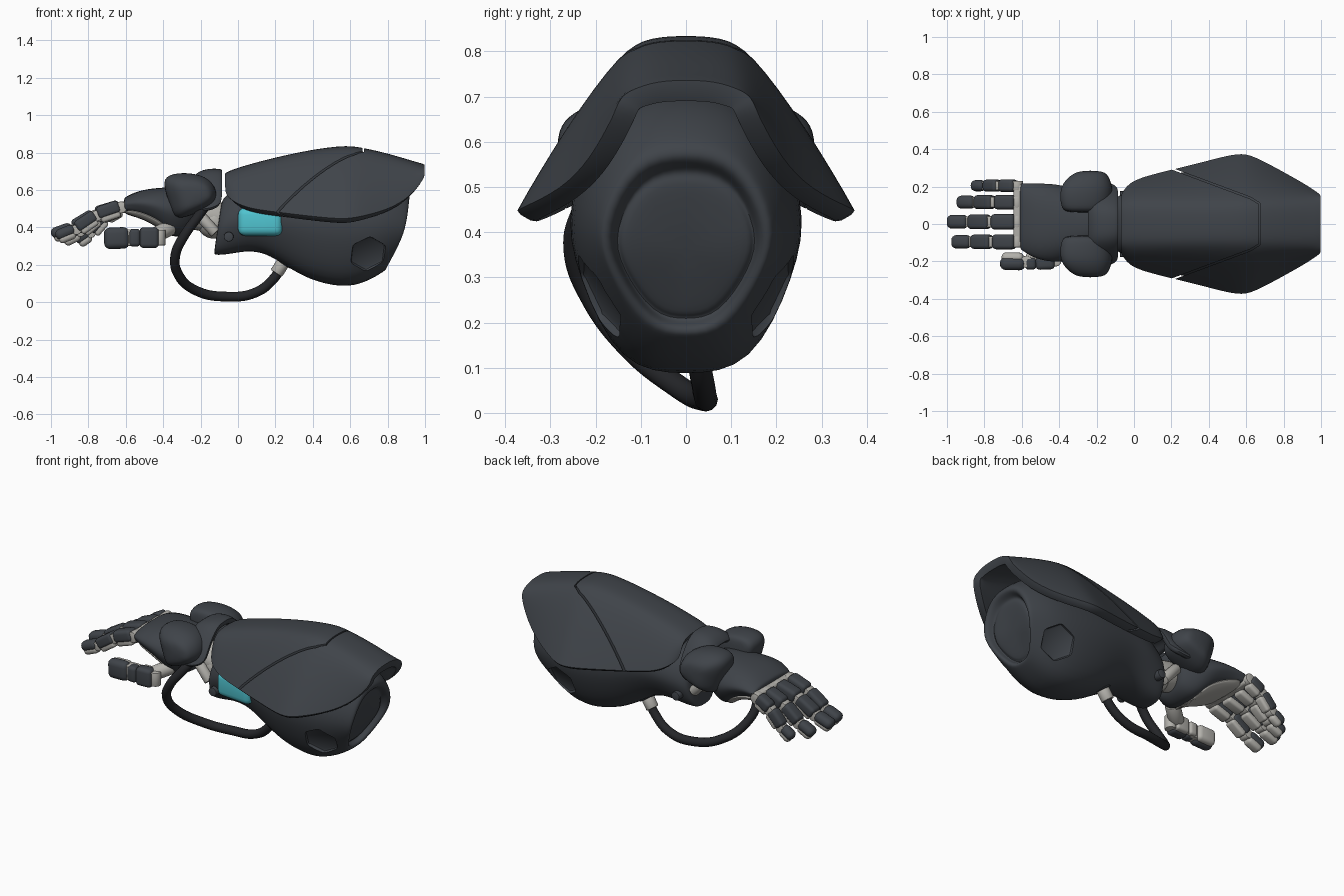
import bpy, bmesh
from math import radians, sin, pi
from mathutils import Vector

if "Cube" in bpy.data.objects:
    bpy.data.objects.remove(bpy.data.objects["Cube"])


def material(name, rgb):
    m = bpy.data.materials.new(name)
    m.diffuse_color = (*rgb, 1)
    m.use_nodes = True
    m.node_tree.nodes["Principled BSDF"].inputs["Base Color"].default_value = m.diffuse_color
    return m


DARK = material("dark_armour", (0.050, 0.057, 0.067))
RUBBER = material("black_rubber", (0.018, 0.019, 0.022))
LIGHT = material("pale_metal", (0.45, 0.44, 0.41))
CYAN = material("cyan_window", (0.08, 0.55, 0.63))


def finish(ob, mat, angle=35):
    """Apply modifiers, shade smooth, set material."""
    bpy.ops.object.select_all(action='DESELECT')
    ob.select_set(True)
    bpy.context.view_layer.objects.active = ob
    bpy.ops.object.convert(target='MESH')
    bpy.ops.object.shade_smooth_by_angle(angle=radians(angle))
    ob.data.materials.clear()
    ob.data.materials.append(mat)
    return ob


def hide(ob):
    ob.hide_render = True
    ob.hide_set(True)


def loft(name, rings, closed=True):
    bm = bmesh.new()
    vs = [[bm.verts.new(p) for p in r] for r in rings]
    n = len(rings[0])
    for a, b in zip(vs, vs[1:]):
        for i in range(n if closed else n - 1):
            j = (i + 1) % n
            bm.faces.new((a[i], a[j], b[j], b[i]))
    if closed:
        bm.faces.new(vs[0])
        bm.faces.new(vs[-1])
    bmesh.ops.recalc_face_normals(bm, faces=bm.faces)
    if not closed:
        bm.normal_update()
        if sum(f.normal.z for f in bm.faces) < 0:
            bmesh.ops.reverse_faces(bm, faces=bm.faces)
    me = bpy.data.meshes.new(name)
    bm.to_mesh(me)
    bm.free()
    ob = bpy.data.objects.new(name, me)
    bpy.context.collection.objects.link(ob)
    return ob


def arch(x, zt, yf, zs, ym, ze):
    """Open roof-shaped section: flat top, shoulders, sloping sides."""
    half = [(ym, ze), ((ym + yf) / 2 + .012, (zs + ze) / 2 + .01),
            (yf + .012, zs), (yf * .6, zt - .1 * (zt - zs))]
    return [(x, -y, z) for y, z in half] + [(x, 0, zt)] + [(x, y, z) for y, z in reversed(half)]


def ring(xb, zb, xt, zt, w, wb, yc=0, bulge=0):
    """Closed section, sheared in x from bottom to top."""
    h = zt - zb
    half = [(wb, .02), (.88 * w, .34), (w, .58), (.62 * w, .95)]
    pts = [(0, 0)] + half + [(0, 1)] + [(-y, t) for y, t in reversed(half)]
    return [(xb + (xt - xb) * t + bulge * sin(pi * t), yc + y, zb + h * t) for y, t in pts]


def modify(ob, kind, **kw):
    m = ob.modifiers.new(kind.lower(), kind)
    for k, v in kw.items():
        setattr(m, k, v)


def box(name, c, dims, mat, bevel, rot=None):
    bpy.ops.mesh.primitive_cube_add(size=1, location=c)
    ob = bpy.context.object
    ob.name = name
    for v in ob.data.vertices:
        v.co = [a * b for a, b in zip(v.co, dims)]
    if rot:
        ob.rotation_euler = rot.to_euler()
    modify(ob, 'BEVEL', width=bevel, segments=4)
    return finish(ob, mat, 40)


def rod(name, p, q, r, mat, sides=24):
    p, q = Vector(p), Vector(q)
    bpy.ops.mesh.primitive_cylinder_add(vertices=sides, radius=r, depth=(q - p).length, location=(p + q) / 2)
    ob = bpy.context.object
    ob.name = name
    ob.rotation_euler = (q - p).to_track_quat('Z', 'Y').to_euler()
    modify(ob, 'BEVEL', width=r * .15, segments=2, limit_method='ANGLE')
    return finish(ob, mat)


# upper forearm shell with a seam cut through it, and a liner behind the seam
stations = ((-.07, .69, .10, .675, .16, .575), (-.03, .71, .11, .69, .22, .54),
            (.05, .735, .12, .71, .255, .50), (.2, .775, .12, .75, .292, .48),
            (.4, .818, .125, .788, .342, .455), (.56, .838, .13, .805, .385, .44),
            (.64, .833, .13, .805, .368, .45), (.8, .797, .13, .767, .28, .49),
            (.92, .76, .125, .735, .212, .56), (1.0, .737, .11, .715, .158, .665))
shell = loft("forearm_shell", [arch(*s) for s in stations], False)
modify(shell, 'SOLIDIFY', thickness=.05, offset=-1, edge_crease_outer=.6, edge_crease_inner=.6)
modify(shell, 'SUBSURF', levels=2)
seam_path = [(.19, -.30), (.62, -.14), (.67, -.11), (.67, .11), (.62, .14), (.19, .30)]
seam = loft("seam_cutter", [[(x, y, z) for x, y in seam_path] for z in (.3, 1)], False)
modify(seam, 'SOLIDIFY', thickness=.009, offset=0)
finish(seam, DARK)
modify(shell, 'BOOLEAN', object=seam, operation='DIFFERENCE', solver='EXACT')
finish(shell, DARK)
hide(seam)
liner = loft("shell_liner", [arch(x, a - .02, b - .01, c - .02, d - .02, e + .01)
                             for x, a, b, c, d, e in stations[2:8]], False)
modify(liner, 'SOLIDIFY', thickness=.02, offset=-1)
modify(liner, 'SUBSURF', levels=2)
finish(liner, DARK)

# forearm body with recessed rear face
body = loft("forearm_body", [ring(*s) for s in (
    (-.13, .26, -.09, .52, .11, .07), (-.125, .25, -.085, .55, .15, .09),
    (-.06, .252, -.05, .59, .175, .10), (.05, .275, .05, .63, .21, .11), (.15, .26, .15, .66, .225, .115),
    (.25, .195, .27, .70, .245, .12), (.38, .115, .42, .73, .268, .14), (.56, .072, .58, .74, .278, .15),
    (.68, .10, .78, .71, .265, .14, 0, .03), (.785, .165, .90, .62, .21, .10, 0, .04),
    (.79, .175, .92, .59, .20, .085, 0, .04),
    (.79, .19, .918, .565, .175, .075, 0, .035), (.76, .205, .88, .545, .165, .075, 0, .02),
    (.775, .215, .88, .525, .155, .065, 0, .025), (.785, .225, .885, .505, .14, .06, 0, .025))])
modify(body, 'SUBSURF', levels=2)
cutters = []
for s in (-1, 1):
    n = Vector((.22, s * .86, -.44)).normalized()
    c = Vector((.695, s * .19, .26))
    cutters.append(rod("side_recess_cutter", c - n * .012, c + n * .15, .105, DARK, 6))
    modify(body, 'BOOLEAN', object=cutters[-1], operation='DIFFERENCE', solver='EXACT')
finish(body, DARK)
for s, c in zip((-1, 1), cutters):
    hide(c)
    rod("pivot_bolt", (-.05, s * .12, .35), (-.05, s * .176, .35), .026, DARK)

# window on the near side only
box("side_window", (.12, -.185, .43), (.24, .085, .15), CYAN, .038, Vector((1, -.1, 0)).to_track_quat('X', 'Z'))

# wrist joint
ball_y = .11
bpy.ops.mesh.primitive_uv_sphere_add(segments=32, ring_count=16, radius=.09, location=(-.13, 0, .43))
bpy.context.object.name = "wrist_ball"
finish(bpy.context.object, LIGHT)
rod("wrist_core", (-.32, 0, .49), (-.06, 0, .44), .085, LIGHT)
for s in (-1, 1):
    rod("wrist_strut", (-.22, s * .09, .48), (-.12, s * .10, .37), .03, LIGHT)

# wrist guard: collar arch and two domed side lobes
collar = loft("wrist_collar", [arch(*s) for s in (
    (-.25, .66, .10, .64, .22, .50), (-.21, .705, .10, .68, .235, .49),
    (-.13, .718, .10, .69, .23, .50), (-.082, .71, .09, .68, .20, .53))], False)
modify(collar, 'SOLIDIFY', thickness=.045, offset=-1, edge_crease_outer=.4)
modify(collar, 'SUBSURF', levels=2)
finish(collar, DARK)
outline = [(-.41, .65), (-.35, .69), (-.23, .69), (-.13, .65), (-.10, .54), (-.2, .485), (-.34, .425), (-.365, .53)]
for s in (-1, 1):
    lobe = loft("wrist_lobe", [[(cx + (x + .25) * k, s * y, .57 + (z - .57) * k + dz) for x, z in outline]
                               for y, k, cx, dz in ((.06, .75, -.26, .01), (.09, .95, -.255, .005), (.19, 1.05, -.25, 0),
                                                    (.25, .8, -.24, 0), (.287, .5, -.225, 0))])
    modify(lobe, 'SUBSURF', levels=2)
    finish(lobe, DARK, 60)

# hand back, pale palm and knuckle bar
hand = loft("hand_back", [ring(*s) for s in (
    (-.24, .42, -.20, .60, .12, .08), (-.26, .37, -.22, .62, .15, .10), (-.35, .33, -.33, .62, .21, .12),
    (-.43, .42, -.43, .615, .225, .15, .005), (-.53, .465, -.53, .60, .215, .16, .015),
    (-.605, .485, -.60, .565, .19, .17, .04), (-.615, .49, -.61, .555, .185, .17, .04))])
modify(hand, 'SUBSURF', levels=2)
finish(hand, DARK)
palm = loft("palm_plate", [ring(*s) for s in (
    (-.35, .335, -.35, .40, .14, .10), (-.42, .395, -.40, .46, .17, .12),
    (-.52, .45, -.52, .51, .19, .15, .02), (-.62, .472, -.62, .52, .18, .16, .045))])
modify(palm, 'SUBSURF', levels=2)
finish(palm, LIGHT)
box("knuckle_bar", (-.62, .045, .507), (.05, .34, .06), LIGHT, .015)


def finger_link(name, p, q, w, h, under=None, tip=False):
    """Dark outer cover with a pale pad on the inner side, pale joint at the start."""
    p, q = Vector(p), Vector(q)
    rot = (q - p).to_track_quat('X', 'Z')
    flat = under is None
    up = rot @ Vector((0, 0, 1)) if flat else -Vector(under)
    c, L = (p + q) / 2, (q - p).length

    def size(l, a, b):
        return (l, a, b) if flat else (l, b, a)
    k = .46 if tip else .3
    box(name + "_cover", c + up * h * .12, size(L * .92, w, h * .78), DARK, h * .78 * k, rot)
    box(name + "_pad", c - up * h * .24, size(L * .8, w * .84, h * .6), LIGHT, h * .6 * k, rot)
    side = Vector((0, w * .38, 0)) if flat else Vector((0, 0, w * .38))
    rod(name + "_joint", p - side, p + side, h * .36, LIGHT)


# four fingers: y, length, drop, width
for name, y, length, drop, w in (("index", -.095, .35, .165, .08), ("middle", .012, .375, .155, .082),
                                 ("ring", .117, .32, .18, .078), ("little", .205, .24, .19, .068)):
    nodes = [(-.625 - f * length, y, .507 - g * drop) for f, g in ((0, 0), (.37, .27), (.68, .72), (1.0, 1))]
    for i in range(3):
        finger_link(name + "_finger", nodes[i], nodes[i + 1], w - .004 * i, .088 - .006 * i, tip=i == 2)

# thumb
finger_link("thumb_base", (-.42, -.195, .345), (-.53, -.2, .345), .11, .09, (0, 1, 0))
finger_link("thumb_middle", (-.52, -.2, .345), (-.585, -.202, .345), .095, .085, (0, 1, 0))
finger_link("thumb_tip", (-.575, -.202, .345), (-.722, -.2, .34), .115, .09, (0, 1, 0), True)
rod("thumb_root", (-.36, -.11, .40), (-.45, -.18, .355), .042, LIGHT)

# hose with its connector
hose_points = [(.235, .025, .20), (.19, .028, .125), (.09, .04, .05), (-.07, .038, .03), (-.22, -.02, .06),
               (-.32, -.13, .15), (-.335, -.205, .25), (-.285, -.245, .36), (-.22, -.225, .45), (-.17, -.17, .52)]
cu = bpy.data.curves.new("hose", 'CURVE')
cu.dimensions = '3D'
cu.bevel_depth = .026
cu.bevel_resolution = 4
cu.use_fill_caps = True
sp = cu.splines.new('BEZIER')
sp.bezier_points.add(len(hose_points) - 1)
for b, p in zip(sp.bezier_points, hose_points):
    b.co = p
    b.handle_left_type = b.handle_right_type = 'AUTO'
hose = bpy.data.objects.new("hose", cu)
bpy.context.collection.objects.link(hose)
finish(hose, RUBBER)
rod("hose_connector", (.25, .025, .225), (.205, .028, .155), .036, LIGHT)
rod("hose_socket", (.29, .023, .28), (.24, .025, .205), .05, DARK)
